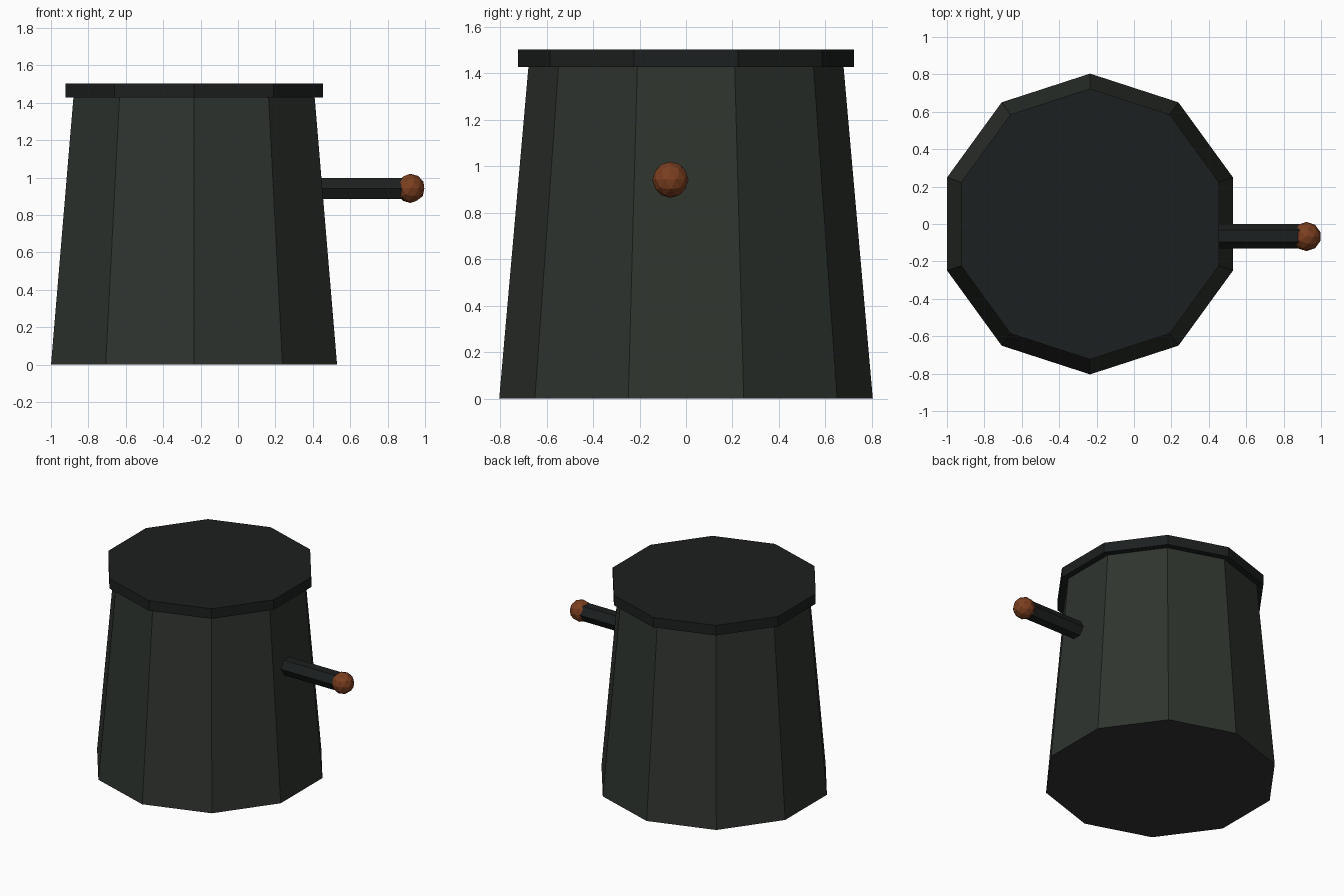
import bpy, math

if "Cube" in bpy.data.objects:
    bpy.data.objects.remove(bpy.data.objects["Cube"])

CX = -0.235  # axis of the drum


def material(name, rgb):
    m = bpy.data.materials.new(name)
    m.diffuse_color = (*rgb, 1)
    m.use_nodes = True
    m.node_tree.nodes["Principled BSDF"].inputs["Base Color"].default_value = m.diffuse_color
    return m


def finish(name, mat):
    ob = bpy.context.object
    ob.name = name
    ob.data.materials.append(mat)
    return ob


def tapered(name, sides, r1, r2, length, centre, mat, rot=(0, 0, 0)):
    bpy.ops.mesh.primitive_cone_add(vertices=sides, radius1=r1, radius2=r2,
                                    depth=length, location=centre, rotation=rot)
    return finish(name, mat)


body_mat = material("body_grey_green", (0.028, 0.034, 0.028))
dark_mat = material("dark_metal", (0.012, 0.014, 0.014))
knob_mat = material("brown_knob", (0.2, 0.05, 0.014))

# Tapered ten-sided body and its overhanging lid
tapered("body", 10, 0.804, 0.678, 1.43, (CX, 0, 0.715), body_mat)
tapered("lid", 10, 0.724, 0.724, 0.075, (CX, 0, 1.4645), dark_mat)

# Six-sided lever, slightly sunk into the body wall
tapered("lever", 6, 0.065, 0.065, 0.5, (0.65, -0.065, 0.942), dark_mat,
        (0, math.pi / 2, 0))

# Faceted ball at the lever's end
bpy.ops.mesh.primitive_ico_sphere_add(subdivisions=2, radius=0.078,
                                      location=(0.922, -0.067, 0.942))
finish("lever_knob", knob_mat)
